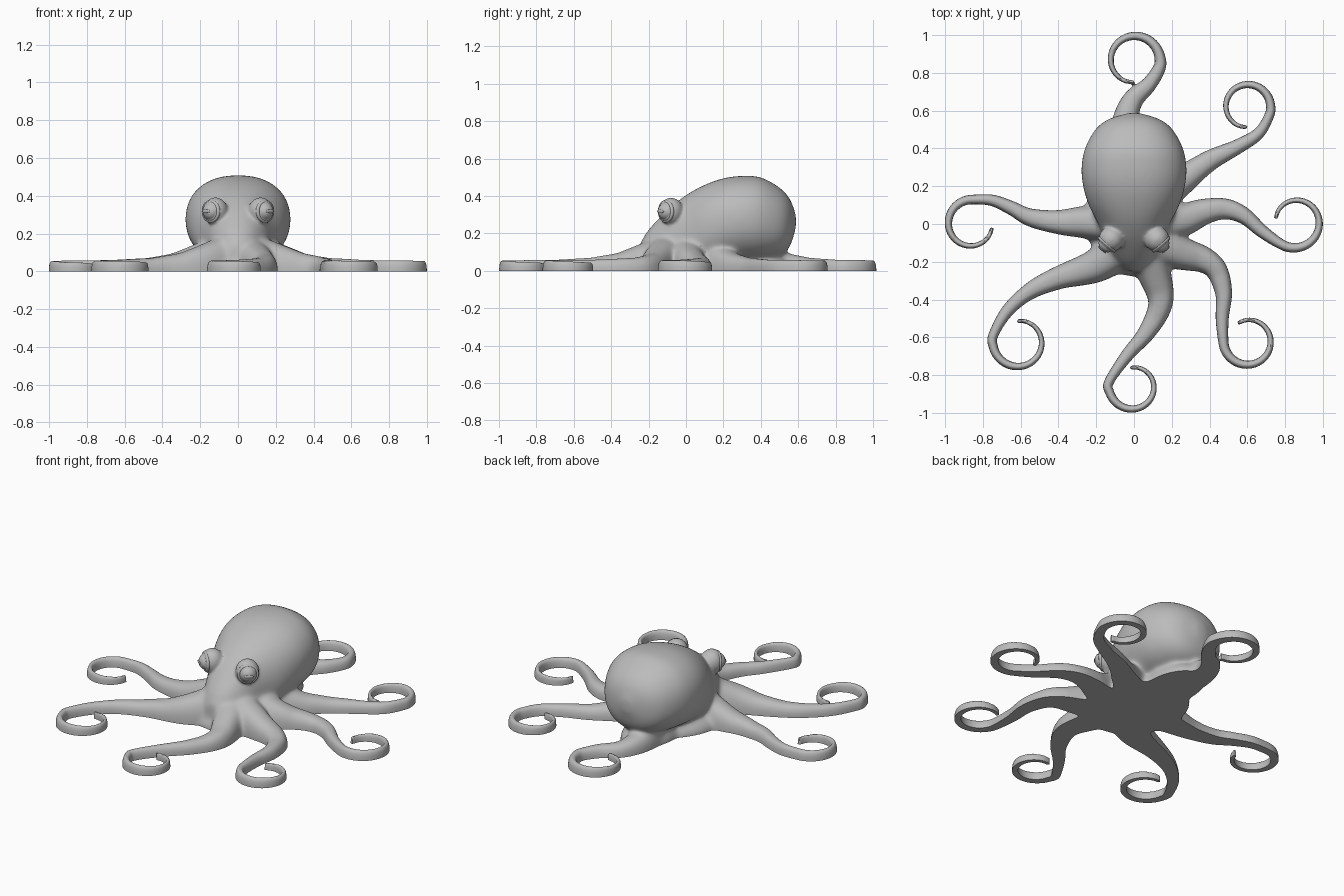
import bpy, bmesh, math
from mathutils import Vector, Matrix

cube = bpy.data.objects.get("Cube")
if cube:
    bpy.data.objects.remove(cube, do_unlink=True)

grey = bpy.data.materials.new("soft_grey")
grey.use_nodes = True
grey.diffuse_color = (0.5, 0.5, 0.5, 1)
grey.node_tree.nodes["Principled BSDF"].inputs["Base Color"].default_value = (0.5, 0.5, 0.5, 1)

FLOOR = -0.03   # skin is built a little below ground, then cut flat


def spline(points, steps):
    """Smooth curve through points of any dimension."""
    p = [Vector(q) for q in points]
    p = [2 * p[0] - p[1]] + p + [2 * p[-1] - p[-2]]
    out = []
    for a, b, c, d in zip(p, p[1:], p[2:], p[3:]):
        for i in range(steps):
            t = i / steps
            out.append((2 * b + (c - a) * t + (2 * a - 5 * b + 4 * c - d) * t * t
                        + (3 * b - a - 3 * c + d) * t ** 3) / 2)
    return out + [p[-2]]


def ramp(keys, t):
    """Linear interpolation in a list of (position, value)."""
    for (a, u), (b, v) in zip(keys, keys[1:]):
        if t <= b:
            return u + (v - u) * (t - a) / (b - a)
    return keys[-1][1]


def power(v, e):
    return math.copysign(abs(v) ** e, v)


def loft(bm, rings):
    """Skin a closed tube over equal rings of points."""
    rows = [[bm.verts.new(p) for p in ring] for ring in rings]
    n = len(rows[0])
    for r, s in zip(rows, rows[1:]):
        for i in range(n):
            j = (i + 1) % n
            bm.faces.new((r[i], r[j], s[j], s[i]))
    bm.faces.new(rows[0])
    bm.faces.new(rows[-1])


def ellipsoid(bm, centre, size):
    bmesh.ops.create_uvsphere(bm, u_segments=40, v_segments=24, radius=1,
                              matrix=Matrix.Translation(centre) @ Matrix.Diagonal((*size, 1)))


WIDTH = [(0, .11), (.12, .09), (.25, .062), (.4, .04), (.55, .027), (.75, .019), (1, .01)]
HEIGHT = [(0, .2), (.1, .15), (.2, .095), (.3, .07), (.45, .06), (.75, .056), (1, .042)]


def tentacle(bm, stem, centre, radii, start, sweep):
    """Arm with a flat underside: a stem that runs into a spiral coil."""
    pts = list(stem)
    for i in range(13):
        t = i / 12
        r = radii[0] + (radii[1] - radii[0]) * t
        a = math.radians(start + sweep * t)
        pts.append((centre[0] + r * math.cos(a), centre[1] + r * math.sin(a)))
    path = spline(pts, 8)
    dist = [0]
    for a, b in zip(path, path[1:]):
        dist.append(dist[-1] + (b - a).length)
    rings = []
    for i, p in enumerate(path):
        t = dist[i] / dist[-1]
        d = (path[min(i + 1, len(path) - 1)] - path[max(i - 1, 0)]).normalized()
        side = Vector((-d.y, d.x))
        w, h = ramp(WIDTH, t), ramp(HEIGHT, t)
        ring = []
        for k in range(17):
            a = math.pi * k / 16
            q = p + side * w * power(math.cos(a), .8)
            ring.append((q.x, q.y, h * math.sin(a) ** .8))
        for s in (-1, 1):
            q = p + side * w * s
            ring.append((q.x, q.y, FLOOR))
        rings.append(ring)
    loft(bm, rings)


def finish(ob, angle=40):
    ob.data.materials.clear()
    ob.data.materials.append(grey)
    bpy.ops.object.select_all(action='DESELECT')
    ob.select_set(True)
    bpy.context.view_layer.objects.active = ob
    bpy.ops.object.shade_smooth_by_angle(angle=math.radians(angle))


def evaluated(ob):
    """Replace the object's mesh by its modified result."""
    dg = bpy.context.evaluated_depsgraph_get()
    mesh = bpy.data.meshes.new_from_object(ob.evaluated_get(dg))
    ob.modifiers.clear()
    ob.data = mesh


skin = bmesh.new()

# Mantle and head: stations of y, half width, bottom, top
stations = [(-.25, .05, FLOOR, .14), (-.2, .1, FLOOR, .22), (-.1, .15, FLOOR, .325),
            (0, .19, FLOOR, .405), (.1, .24, 0, .46), (.2, .27, .03, .495),
            (.3, .278, .045, .508), (.4, .26, .055, .5), (.5, .205, .08, .445),
            (.555, .135, .13, .385), (.588, .03, .23, .3)]
rings = []
for y, w, low, top in spline(stations, 6):
    rings.append([(w * power(math.cos(a), .88), y,
                   (low + top) / 2 + (top - low) / 2 * power(math.sin(a), .92))
                  for a in (math.tau * k / 48 for k in range(48))])
loft(skin, rings)

# Web between the arms
ellipsoid(skin, (0, .04, 0), (.26, .32, .13))
ellipsoid(skin, (0, .32, 0), (.15, .24, .12))

# Seven arms
tentacle(skin, [(.04, -.1), (.11, -.27), (.14, -.42), (.07, -.57), (-.04, -.7)],
         (-.005, -.86), (.13, .1), 170, 290)
tentacle(skin, [(.08, -.1), (.25, -.155), (.37, -.19), (.44, -.25), (.475, -.37), (.467, -.5)],
         (.605, -.62), (.132, .11), 180, 300)
tentacle(skin, [(.08, 0), (.25, .02), (.37, .065), (.48, .08), (.58, .045), (.68, -.04)],
         (.855, .01), (.14, .107), 235, 295)
tentacle(skin, [(.05, .1), (.25, .23), (.4, .335), (.55, .41), (.66, .48)],
         (.6, .62), (.125, .108), -20, 290)
tentacle(skin, [(-.02, .3), (-.045, .52), (-.01, .65), (.08, .74)],
         (0, .865), (.14, .115), -15, 285)
tentacle(skin, [(-.08, 0), (-.25, .01), (-.4, .01), (-.55, .035), (-.65, .085), (-.75, .125)],
         (-.86, 0), (.13, .11), 85, 265)
tentacle(skin, [(-.05, -.12), (-.2, -.22), (-.4, -.285), (-.55, -.355), (-.67, -.46)],
         (-.61, -.625), (.14, .112), 165, 290)

# Eye bulges
EYE = Vector((.12, -.08, .318))
for s in (-1, 1):
    ellipsoid(skin, (s * EYE.x, EYE.y, EYE.z), (.067, .067, .073))

bmesh.ops.recalc_face_normals(skin, faces=skin.faces)
mesh = bpy.data.meshes.new("octopus_body")
skin.to_mesh(mesh)
skin.free()
body = bpy.data.objects.new("octopus_body", mesh)
bpy.context.collection.objects.link(body)

# Fuse into one skin, then soften the joints near the body
fuse = body.modifiers.new("fuse", 'REMESH')
fuse.mode = 'VOXEL'
fuse.voxel_size = .0075
evaluated(body)
group = body.vertex_groups.new(name="soften")
for v in body.data.vertices:
    reach = math.hypot(v.co.x / .9, v.co.y - .12)
    weight = min(1, max(.06, (.62 - reach) / .2))
    if (Vector((abs(v.co.x), v.co.y, v.co.z)) - EYE).length < .085:
        weight = .2
    group.add([v.index], weight, 'REPLACE')
soften = body.modifiers.new("soften", 'SMOOTH')
soften.factor = .5
soften.iterations = 60
soften.vertex_group = "soften"
evaluated(body)

# Flat underside
bm = bmesh.new()
bm.from_mesh(body.data)
cut = bmesh.ops.bisect_plane(bm, geom=bm.verts[:] + bm.edges[:] + bm.faces[:],
                             plane_co=(0, 0, 0), plane_no=(0, 0, 1), clear_inner=True)
rim = [e for e in cut["geom_cut"] if isinstance(e, bmesh.types.BMEdge)]
bmesh.ops.triangle_fill(bm, edges=rim, use_beauty=False, normal=(0, 0, -1))
bmesh.ops.recalc_face_normals(bm, faces=bm.faces)
bm.to_mesh(body.data)
bm.free()
finish(body)

# Eyes: lid ring, ball and slit pupil
for side, s in (("left", 1), ("right", -1)):
    look = Vector((s * .65, -.76, 0)).normalized()
    turn = look.to_track_quat('Z', 'Y').to_euler()
    base = Vector((s * EYE.x, EYE.y, EYE.z))
    bpy.ops.mesh.primitive_torus_add(major_radius=.051, minor_radius=.01, major_segments=40,
                                     location=base + look * .036, rotation=turn)
    lid = bpy.context.object
    lid.name = side + "_eyelid"
    finish(lid)
    ball_at = base + look * .028
    for part, size, place in (("_eyeball", (.049, .049, .049), ball_at),
                              ("_pupil", (.028, .009, .005), ball_at + look * .047)):
        bpy.ops.mesh.primitive_uv_sphere_add(segments=32, ring_count=16, radius=1,
                                             location=place, rotation=turn)
        ob = bpy.context.object
        ob.name = side + part
        ob.scale = size
        finish(ob)
